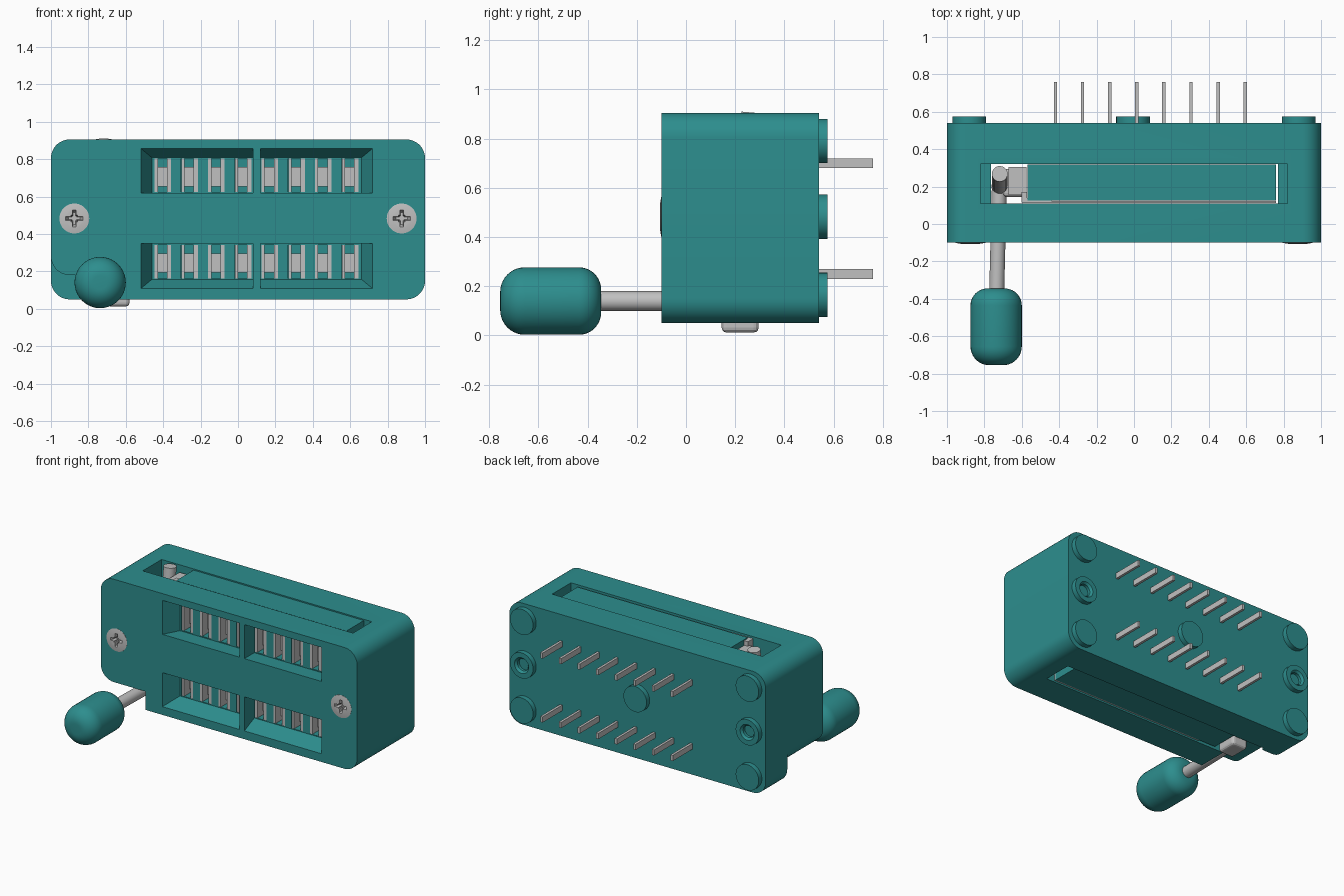
import bpy, bmesh, math
from mathutils import Vector

cube = bpy.data.objects.get("Cube")
if cube:
    bpy.data.objects.remove(cube, do_unlink=True)


def material(name, rgb):
    m = bpy.data.materials.new(name)
    m.use_nodes = True
    m.diffuse_color = (*rgb, 1)
    bsdf = m.node_tree.nodes["Principled BSDF"]
    bsdf.inputs["Base Color"].default_value = (*rgb, 1)
    bsdf.inputs["Roughness"].default_value = 0.6
    return m


TEAL = material("teal plastic", (0.026, 0.27, 0.27))
GREY = material("light grey metal", (0.53, 0.53, 0.53))


def finish(name, bm, mat):
    bmesh.ops.recalc_face_normals(bm, faces=bm.faces)
    me = bpy.data.meshes.new(name)
    bm.to_mesh(me)
    bm.free()
    me.materials.append(mat)
    ob = bpy.data.objects.new(name, me)
    bpy.context.collection.objects.link(ob)
    return ob


def loft(name, front, y0, back, y1, mat):
    """Solid between two x-z outlines lying at y0 and y1."""
    bm = bmesh.new()
    a = [bm.verts.new((x, y0, z)) for x, z in front]
    b = [bm.verts.new((x, y1, z)) for x, z in back]
    bm.faces.new(a)
    bm.faces.new(b[::-1])
    for i in range(len(a)):
        j = (i + 1) % len(a)
        bm.faces.new((a[i], b[i], b[j], a[j]))
    return finish(name, bm, mat)


def rect(x0, x1, z0, z1):
    return [(x0, z0), (x1, z0), (x1, z1), (x0, z1)]


def box(name, x, y, z, mat):
    return loft(name, rect(*x, *z), y[0], rect(*x, *z), y[1], mat)


def arc(cx, cz, r, a0, a1, n=10):
    angles = [math.radians(a0 + (a1 - a0) * i / n) for i in range(n + 1)]
    return [(cx + r * math.cos(a), cz + r * math.sin(a)) for a in angles]


def lathe_y(name, x, z, profile, mat, n=40):
    """Revolve (radius, y) points round an axis along y."""
    bm = bmesh.new()
    rings = [[bm.verts.new((x + r * math.cos(t), y, z + r * math.sin(t)))
              for t in (2 * math.pi * k / n for k in range(n))] for r, y in profile]
    for a, b in zip(rings, rings[1:]):
        for k in range(n):
            bm.faces.new((a[k], a[(k + 1) % n], b[(k + 1) % n], b[k]))
    bm.faces.new(rings[0])
    bm.faces.new(rings[-1])
    return finish(name, bm, mat)


def rod(name, p, q, r, mat):
    p, q = Vector(p), Vector(q)
    bpy.ops.mesh.primitive_cylinder_add(vertices=24, radius=r, depth=(q - p).length,
                                        location=(p + q) / 2)
    ob = bpy.context.object
    ob.name = name
    ob.rotation_euler = (q - p).to_track_quat('Z', 'Y').to_euler()
    ob.data.materials.append(mat)
    return ob


def select(ob):
    bpy.ops.object.select_all(action='DESELECT')
    ob.select_set(True)
    bpy.context.view_layer.objects.active = ob


def smooth(ob, angle=30):
    select(ob)
    bpy.ops.object.shade_smooth_by_angle(angle=math.radians(angle))


def cut(ob, cutters):
    for c in cutters:
        select(ob)
        mod = ob.modifiers.new("cut", 'BOOLEAN')
        mod.operation = 'DIFFERENCE'
        mod.solver = 'EXACT'
        mod.object = c
        bpy.ops.object.modifier_apply(modifier=mod.name)
        bpy.data.objects.remove(c, do_unlink=True)


# Rounded housing
Z0, Z1, R = 0.05, 0.905, 0.1
outline = (arc(1 - R, Z0 + R, R, -90, 0) + arc(1 - R, Z1 - R, R, 0, 90)
           + arc(R - 1, Z1 - R, R, 90, 180) + arc(R - 1, Z0 + R, R, 180, 270))
body = loft("housing", outline, -0.1, outline, 0.54, TEAL)

# Lever notch in the lower front corner
notch = ([(-1.1, -0.1), (-0.65, -0.1), (-0.65, 0.18)]
         + arc(-0.9, 0.28, 0.1, 270, 180) + [(-1.1, 0.28)])
cutters = [loft("notch_cutter", notch, -0.2, notch, 0.3, TEAL)]

# Slider slot through the housing, with shallow end pockets
cutters.append(box("slot_cutter", (-0.765, 0.77), (0.11, 0.32), (-0.1, 1.0), TEAL))
for x in ((-0.82, -0.75), (0.75, 0.82)):
    for z in ((0.78, 1.0), (-0.1, 0.17)):
        cutters.append(box("pocket_cutter", x, (0.11, 0.32), z, TEAL))

# Funnel windows, sloping on their outer sides
MID = 0.4825
for s in (1, -1):
    za, zb, zi = MID + s * 0.135, MID + s * 0.375, MID + s * 0.325
    for xo, xi in (((-0.52, 0.08), (-0.46, 0.08)), ((0.12, 0.72), (0.12, 0.66))):
        cutters.append(loft("window_cutter", rect(*xo, za, zb), -0.101,
                            rect(*xi, za, zi), 0.01, TEAL))

# Contact cells at the floor of each window, lined with metal
cells = [-0.402 + 0.143 * i for i in range(8)]
for s in (1, -1):
    z = sorted((MID + s * 0.142, MID + s * 0.32))
    for x in cells:
        cutters.append(box("cell_cutter", (x - 0.045, x + 0.045), (0.0, 0.1), z, TEAL))
        box("contact_left", (x - 0.044, x - 0.027), (0.012, 0.099), z, GREY)
        box("contact_right", (x + 0.022, x + 0.044), (0.012, 0.099), z, GREY)
        box("contact_back", (x - 0.03, x + 0.025), (0.07, 0.099),
            (z[0] + 0.03, z[1] - 0.045), GREY)

# Screw seats
for x in (-0.875, 0.875):
    cutters.append(lathe_y("seat_cutter", x, MID, [(0.08, -0.15), (0.08, -0.06)], TEAL))
cut(body, cutters)
smooth(body)

# Cross-head screws
for x in (-0.875, 0.875):
    screw = lathe_y("screw", x, MID, [(0.08, -0.055), (0.08, -0.101), (0.05, -0.106)], GREY)
    w, l = 0.011, 0.052
    cut(screw, [
        loft("cross_cutter", rect(x - a, x + a, MID - b, MID + b), -0.12,
             rect(x - a * .6, x + a * .6, MID - b * .6, MID + b * .6), -0.068, GREY)
        for a, b in ((w, l), (l, w), (0.02, 0.02))])
    smooth(screw)

# Inner slider and its metal strip
box("slider", (-0.57, 0.758), (0.125, 0.319), (0.058, 0.897), TEAL)
box("slider_strip", (-0.44, 0.758), (0.112, 0.124), (0.06, 0.89), GREY)
box("clip_strip", (-0.6, -0.44), (0.112, 0.138), (0.3, 0.892), GREY)
box("clip_bend", (-0.602, -0.572), (0.115, 0.17), (0.3, 0.892), GREY)
box("clip_top_plate", (-0.67, -0.575), (0.155, 0.305), (0.7, 0.86), GREY)
foot = box("clip_bottom_plate", (-0.7, -0.58), (0.145, 0.295), (0.012, 0.2), GREY)
bev = foot.modifiers.new("bevel", 'BEVEL')
bev.width, bev.segments = 0.02, 3

# Round feet on the back; the middle side ones are hollow
for x in (-0.88, 0.88):
    for z in (0.165, 0.79):
        smooth(lathe_y("foot", x, z, [(0.09, 0.53), (0.09, 0.575)], TEAL))
    smooth(lathe_y("hollow_foot", x, MID, [(0.09, 0.53), (0.09, 0.575), (0.055, 0.575),
                                           (0.042, 0.56), (0.042, 0.535)], TEAL))
smooth(lathe_y("centre_foot", -0.005, MID, [(0.09, 0.53), (0.09, 0.575)], TEAL))

# Two rows of pins
for z in (0.25, 0.7):
    for i in range(8):
        x = -0.42 + 0.145 * i
        box("pin", (x - 0.009, x + 0.009), (0.53, 0.76), (z - 0.02, z + 0.02), GREY)

# Cranked lever and its knob
smooth(rod("lever_arm", (-0.735, -0.4, 0.14), (-0.72, 0.2, 0.14), 0.04, GREY))
smooth(rod("lever_shaft", (-0.718, 0.2, 0.12), (-0.718, 0.268, 0.906), 0.042, GREY))
bpy.ops.mesh.primitive_uv_sphere_add(segments=24, ring_count=12, radius=0.042,
                                     location=(-0.72, 0.2, 0.14))
elbow = bpy.context.object
elbow.name = "lever_elbow"
elbow.data.materials.append(GREY)
smooth(elbow)
knob = (arc(0.037, -0.655, 0.1, -90, 0) + arc(0.047, -0.435, 0.09, 0, 90))
smooth(lathe_y("lever_knob", -0.737, 0.14, knob, TEAL))
